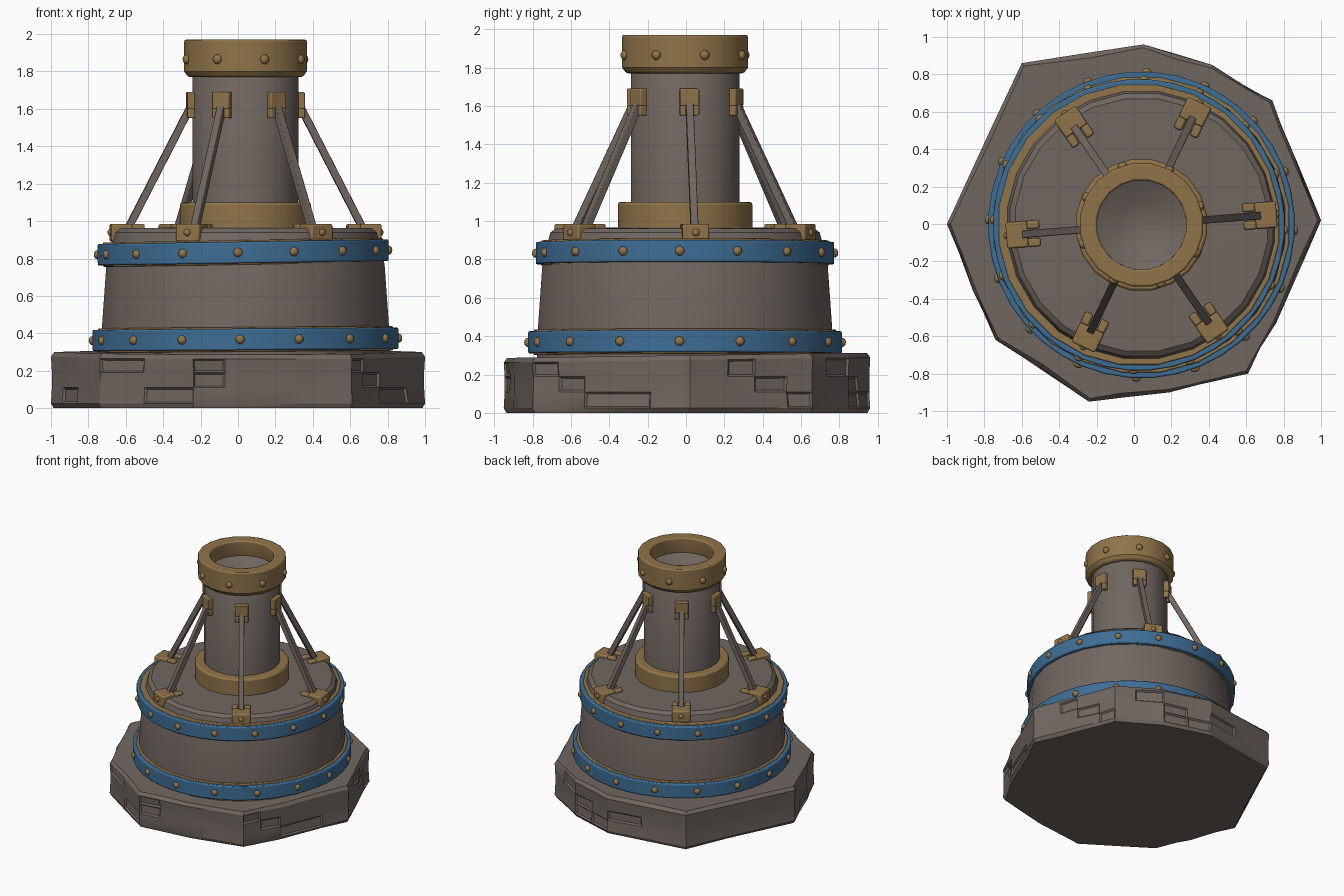
import bpy, bmesh, math, random
from mathutils import Matrix, Vector

random.seed(4)
if "Cube" in bpy.data.objects:
    bpy.data.objects.remove(bpy.data.objects["Cube"])

CENTER = Vector((0.04, -0.005, 0))


def material(name, rgb):
    m = bpy.data.materials.new(name)
    m.use_nodes = True
    m.diffuse_color = (*rgb, 1)
    node = next(n for n in m.node_tree.nodes if n.type == "BSDF_PRINCIPLED")
    node.inputs["Base Color"].default_value = (*rgb, 1)
    node.inputs["Roughness"].default_value = 0.8
    return m


STONE = material("warm grey stone", (0.165, 0.135, 0.118))
BRASS = material("dull brass", (0.28, 0.175, 0.068))
BLUE = material("painted blue", (0.048, 0.155, 0.30))


def finish(bm, name, mat, location=CENTER, bevel=0, angle=32):
    bmesh.ops.recalc_face_normals(bm, faces=bm.faces)
    mesh = bpy.data.meshes.new(name)
    bm.to_mesh(mesh)
    bm.free()
    mesh.materials.append(mat)
    ob = bpy.data.objects.new(name, mesh)
    bpy.context.collection.objects.link(ob)
    ob.location = location
    bpy.ops.object.select_all(action="DESELECT")
    ob.select_set(True)
    bpy.context.view_layer.objects.active = ob
    bpy.ops.object.shade_smooth_by_angle(angle=math.radians(angle))
    if bevel:
        mod = ob.modifiers.new("worn edges", "BEVEL")
        mod.width = bevel
        mod.segments = 2
        mod.limit_method = "ANGLE"
        mod.angle_limit = math.radians(40)
    return ob


def lathe(name, mat, profile, sides, closed=False, **kw):
    """Turn (radius, z) points about the z axis."""
    bm = bmesh.new()
    rings = []
    for r, z in profile:
        if r == 0:
            rings.append([bm.verts.new((0, 0, z))] * sides)
        else:
            rings.append([bm.verts.new((r * math.cos(a), r * math.sin(a), z))
                          for a in (math.tau * (i + .5) / sides for i in range(sides))])
    pairs = list(zip(rings, rings[1:]))
    if closed:
        pairs.append((rings[-1], rings[0]))
    for lo, hi in pairs:
        for i in range(sides):
            j = (i + 1) % sides
            bm.faces.new(dict.fromkeys((lo[i], lo[j], hi[j], hi[i])))
    return finish(bm, name, mat, **kw)


def ring(name, mat, inner, outer, low, high, sides, **kw):
    return lathe(name, mat, [(inner, low), (outer, low), (outer, high), (inner, high)],
                 sides, closed=True, **kw)


def add_box(bm, low, high):
    lo, hi = Vector(low), Vector(high)
    bmesh.ops.create_cube(bm, size=1, matrix=Matrix.Translation((lo + hi) / 2)
                          @ Matrix.Diagonal((*(hi - lo), 1)))


def add_rivet(bm, r, angle, z, size):
    """Flattened dome whose axis points outward."""
    m = (Matrix.Rotation(angle, 4, "Z") @ Matrix.Translation((r, 0, z))
         @ Matrix.Rotation(math.pi / 2, 4, "Y") @ Matrix.Diagonal((1, 1, .75, 1)))
    bmesh.ops.create_uvsphere(bm, u_segments=10, v_segments=6, radius=size, matrix=m)


def rivets(name, r, z, count, phase, size, location=CENTER):
    bm = bmesh.new()
    for i in range(count):
        add_rivet(bm, r, math.radians(phase) + math.tau * i / count, z, size)
    return finish(bm, name, BRASS, location=location, angle=60)


# Rough stone base: an irregular outline lofted upward, with chipped panels
outline = [(-1, 0), (-.86, -.36), (-.74, -.62), (-.24, -.95), (.19, -.9), (.61, -.8),
           (.76, -.53), (1, .02), (.86, .36), (.74, .66), (.42, .85), (.05, .96), (-.6, .86)]
points = []
for i, p in enumerate(outline):
    a, b = Vector(p), Vector(outline[(i + 1) % len(outline)])
    points += [(a, True), (a.lerp(b, random.uniform(.35, .65)), False)]

bm = bmesh.new()
rows = []
for z, scale in [(0, .985), (.025, 1), (.11, .995), (.19, .995), (.275, 1), (.30, .982)]:
    row = []
    for p, corner in points:
        s = scale * (1 if corner else random.uniform(.985, 1.003))
        lift = .014 * p.y if z > .25 else 0
        row.append(bm.verts.new((p.x * s, p.y * s, z + lift)))
    rows.append(row)
walls = []
for k, (lo, hi) in enumerate(zip(rows, rows[1:])):
    for i in range(len(points)):
        j = (i + 1) % len(points)
        f = bm.faces.new((lo[i], lo[j], hi[j], hi[i]))
        if 0 < k < 4:
            walls.append(f)
bm.faces.new(rows[0][::-1])
bm.faces.new(rows[-1])
bmesh.ops.recalc_face_normals(bm, faces=bm.faces)
bmesh.ops.inset_individual(bm, faces=random.sample(walls, 16), thickness=.014, depth=-.012)
finish(bm, "stone_base", STONE, location=(0, 0, 0), angle=22)

# Tapered drum with a rounded shoulder
lathe("drum", STONE, [(0, .27), (.78, .27), (.775, .42), (.75, .77), (.722, .89),
                      (.708, .94), (.68, .962), (0, .97)], 24)

# Two blue hoops over brass liners, each slightly crooked
hoops = [("lower", .82, .31, .425, CENTER, -.008),
         ("upper", .78, .775, .89, Vector((.027, -.005, 0)), -.016)]
for label, r, low, high, place, tilt in hoops:
    mid = Vector((0, 0, (low + high) / 2))
    place = place + mid
    half = (high - low) / 2
    parts = [
        ring(label + "_hoop_liner", BRASS, r - .09, r - .025, -half - .008, half + .008, 24,
             location=place, bevel=.006),
        ring(label + "_hoop", BLUE, r - .04, r, -half, half, 40, location=place, bevel=.008),
        rivets(label + "_hoop_rivets", r, 0, 16, -2, .025, location=place)]
    for ob in parts:
        ob.rotation_euler.y = tilt

# Chimney tube with a foot collar and a heavy hollow cap
lathe("tube", STONE, [(0, .95), (.285, .95), (.285, 1.80), (.26, 1.84), (.24, 1.85),
                      (.12, 1.79), (0, 1.76)], 24)
ring("tube_collar", BRASS, .27, .355, .95, 1.10, 20, bevel=.014)
lathe("tube_cap", BRASS, [(.27, 1.77), (.31, 1.77), (.332, 1.80), (.332, 1.97),
                          (.24, 1.97), (.24, 1.83)], 20, closed=True, bevel=.01)
rivets("cap_rivets", .332, 1.865, 8, 18, .026)

# Six braces, each with a plate on the tube and a slotted foot on the drum
for i in range(6):
    turn = math.radians(4.5 + 60 * i)
    label = str(i + 1)

    plate = bmesh.new()
    add_box(plate, (.265, -.05, 1.60), (.315, .05, 1.69))
    for side in (-1, 1):
        y = sorted((side * .02, side * .05))
        add_box(plate, (.265, y[0], 1.55), (.315, y[1], 1.602))
    parts = [finish(plate, "brace_plate_" + label, BRASS, bevel=.006)]

    foot = bmesh.new()
    add_box(foot, (.61, -.07, .89), (.725, .07, .985))
    for side in (-1, 1):
        y = sorted((side * .025, side * .07))
        add_box(foot, (.545, y[0], .94), (.612, y[1], .985))
    parts.append(finish(foot, "brace_foot_" + label, BRASS, bevel=.01))

    stud = bmesh.new()
    add_rivet(stud, .725, 0, .94, .02)
    parts.append(finish(stud, "foot_rivet_" + label, BRASS, angle=60))

    start, end = Vector((.285, 0, 1.63)), Vector((.635, 0, .95))
    rod = bmesh.new()
    half = (end - start).length / 2
    add_box(rod, (-.02, -.02, -half), (.02, .02, half))
    aim = (end - start).to_track_quat("Z", "Y").to_matrix().to_4x4()
    bmesh.ops.transform(rod, verts=rod.verts,
                        matrix=Matrix.Translation((start + end) / 2) @ aim)
    parts.append(finish(rod, "brace_rod_" + label, STONE, bevel=.004))
    for ob in parts:
        ob.rotation_euler.z = turn
